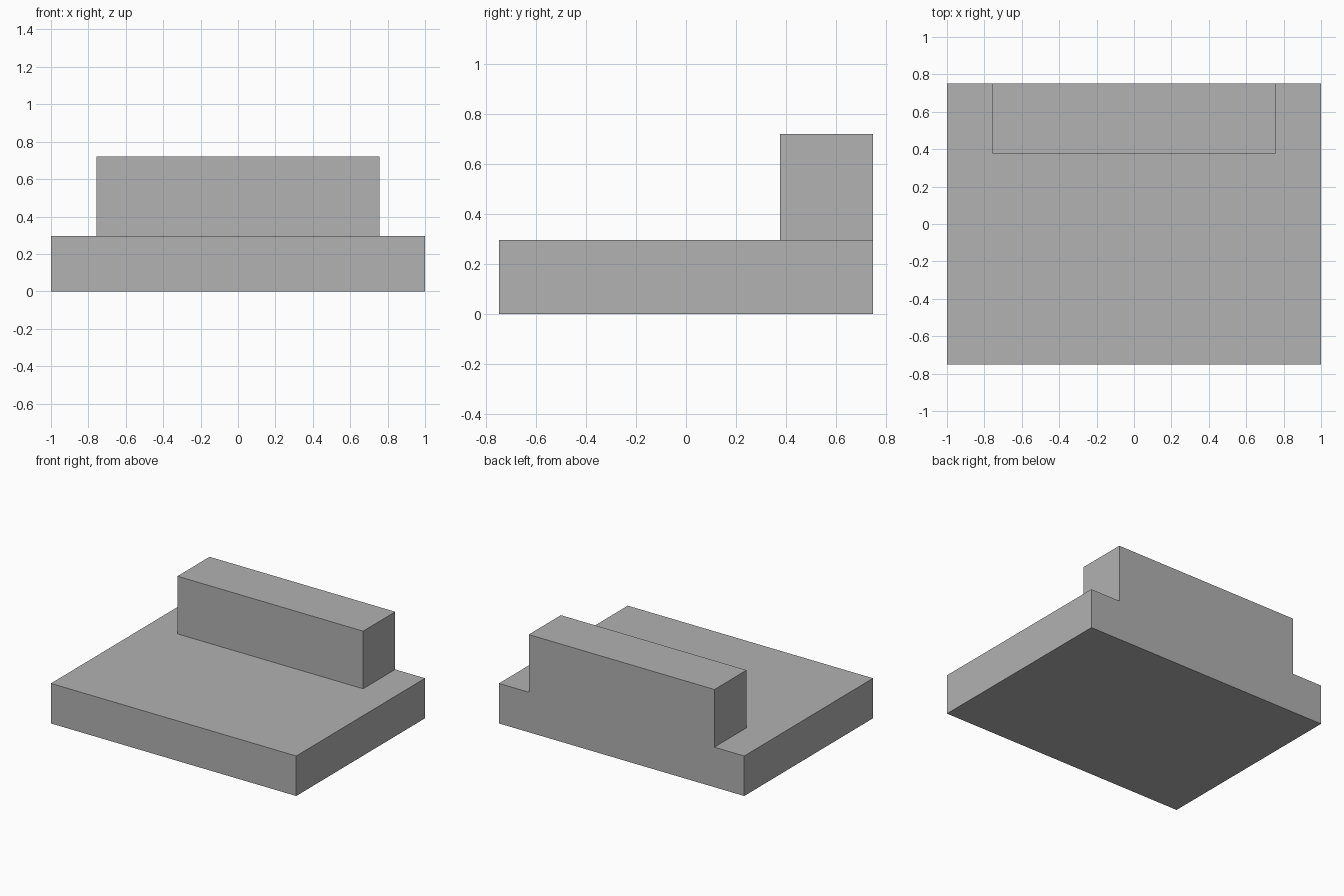
import bpy
import bmesh
from mathutils import Matrix, Vector

default = bpy.data.objects.get("Cube")
if default:
    bpy.data.objects.remove(default, do_unlink=True)

WIDTH, DEPTH, BASE_HEIGHT = 2.0, 1.5, 0.295
BLOCK_HALF, BLOCK_FRONT, TOP = 0.757, 0.376, 0.72

# Single flat grey
grey = bpy.data.materials.new("plain grey")
grey.use_nodes = True
colour = (0.445, 0.445, 0.445, 1)
grey.diffuse_color = colour
grey.node_tree.nodes["Principled BSDF"].inputs["Base Color"].default_value = colour

# Base slab
bm = bmesh.new()
bmesh.ops.create_cube(bm, size=1, matrix=Matrix.Translation((0, 0, BASE_HEIGHT / 2))
                      @ Matrix.Diagonal((WIDTH, DEPTH, BASE_HEIGHT, 1)))

# Cut the outline of the raised block into the slab
for point, normal in (((-BLOCK_HALF, 0, 0), (1, 0, 0)),
                      ((BLOCK_HALF, 0, 0), (1, 0, 0)),
                      ((0, BLOCK_FRONT, 0), (0, 1, 0))):
    bmesh.ops.bisect_plane(bm, geom=bm.verts[:] + bm.edges[:] + bm.faces[:],
                           plane_co=Vector(point), plane_no=Vector(normal))

# Raise the block along the back edge
bm.normal_update()
patch = [f for f in bm.faces if f.normal.z > 0.9
         and abs(f.calc_center_median().x) < BLOCK_HALF
         and f.calc_center_median().y > BLOCK_FRONT]
raised = bmesh.ops.extrude_face_region(bm, geom=patch)["geom"]
bmesh.ops.delete(bm, geom=patch, context='FACES_ONLY')
bmesh.ops.translate(bm, vec=(0, 0, TOP - BASE_HEIGHT),
                    verts=[v for v in raised if isinstance(v, bmesh.types.BMVert)])

# Merge flush faces and tidy
bmesh.ops.dissolve_limit(bm, angle_limit=0.01, verts=bm.verts[:], edges=bm.edges[:])
bmesh.ops.recalc_face_normals(bm, faces=bm.faces[:])

mesh = bpy.data.meshes.new("stepped_base")
bm.to_mesh(mesh)
bm.free()
mesh.materials.append(grey)
bpy.context.collection.objects.link(bpy.data.objects.new("stepped_base", mesh))
